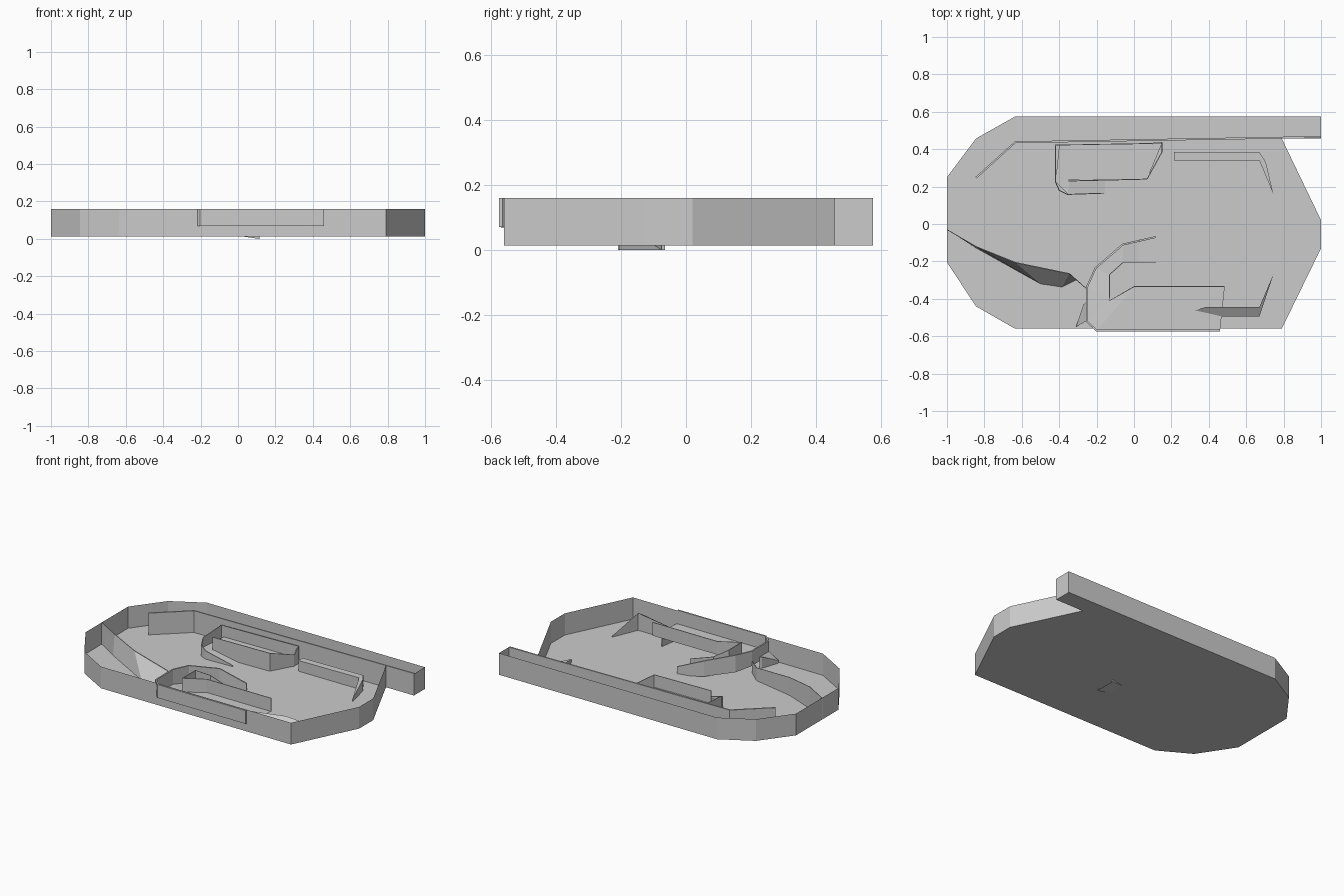
import bpy

if "Cube" in bpy.data.objects:
    bpy.data.objects.remove(bpy.data.objects["Cube"])

Z0, TOP = 0.013, 0.16


def make(name, verts, faces, thick=0):
    me = bpy.data.meshes.new(name)
    me.from_pydata(verts, [], faces)
    me.update()
    ob = bpy.data.objects.new(name, me)
    bpy.context.collection.objects.link(ob)
    if thick:
        m = ob.modifiers.new("thickness", 'SOLIDIFY')
        m.thickness = thick
        m.offset = 0
    return ob


def as_list(v, n):
    return list(v) if isinstance(v, (list, tuple)) else [v] * n


def wall(name, path, top=TOP, bottom=Z0, thick=0.01, closed=False):
    """Upright strip following a path, with heights per point."""
    n = len(path)
    t, b = as_list(top, n), as_list(bottom, n)
    verts = [(x, y, z) for (x, y), z in zip(path, b)] + \
            [(x, y, z) for (x, y), z in zip(path, t)]
    faces = [(i, (i + 1) % n, n + (i + 1) % n, n + i)
             for i in range(n if closed else n - 1)]
    return make(name, verts, faces, thick)


def strip(name, a, b):
    """Surface between two 3D rails."""
    n = len(a)
    return make(name, a + b, [(i, i + 1, n + i + 1, n + i) for i in range(n - 1)])


def prism(name, pts, top):
    n = len(pts)
    t = as_list(top, n)
    verts = [(x, y, Z0) for x, y in pts] + [(x, y, z) for (x, y), z in zip(pts, t)]
    faces = [(i, (i + 1) % n, n + (i + 1) % n, n + i) for i in range(n)]
    faces += [tuple(range(n, 2 * n)), tuple(reversed(range(n)))]
    return make(name, verts, faces)


# Tray floor and outer wall
outline = [(-1, -.205), (-.845, -.44), (-.635, -.56), (.79, -.56), (1, -.13),
           (1, .02), (.79, .457), (1, .457), (1, .575), (-.635, .575),
           (-.845, .457), (-1, .25)]
make("tray_floor", [(x, y, Z0) for x, y in outline], [tuple(range(len(outline)))])
wall("outer_wall", outline, thick=0, closed=True)

# Long side lane divider
wall("lane_divider", [(1, .465), (-.635, .437), (-.845, .247)])

# Upper channel: back, curved end, front wall, end plate and floor
wall("channel_outer_wall",
     [(.15, .435), (.07, .43), (-.42, .422), (-.42, .225), (-.40, .18), (-.355, .158), (-.155, .165)],
     top=[.13, .13, .125, .115, .09, .07, .02], thick=.005)
wall("channel_front_wall", [(-.35, .23), (.07, .24)], top=.135, thick=.005)
wall("channel_end_wall", [(.07, .24), (.15, .385), (.15, .435)], top=[.135, .09, .13], thick=.005)
strip("channel_floor",
      [(.15, .43, .05), (-.40, .42, .05), (-.42, .225, .05), (-.355, .16, .05), (-.155, .165, Z0)],
      [(.07, .24, .05), (-.35, .235, .05), (-.35, .23, .05), (-.345, .23, .05), (-.155, .23, Z0)])

# Corner guides at the wide end
prism("upper_guide", [(.215, .34), (.67, .34), (.745, .16), (.705, .33), (.67, .385), (.215, .385)],
      [.085, .09, .03, .09, .09, .085])
prism("lower_guide", [(.215, -.495), (.67, -.495), (.745, -.27), (.67, -.445), (.38, -.445)],
      [.03, .1, .02, .13, .09])

# Sloping bank at the narrow end
strip("sloped_bank",
      [(-1, -.03, TOP), (-.845, -.12, TOP), (-.635, -.205, .135), (-.345, -.265, .10), (-.255, -.345, .09)],
      [(-1, -.03, Z0), (-.845, -.128, Z0), (-.50, -.32, Z0), (-.385, -.337, Z0), (-.31, -.30, Z0)])
wall("bank_back", [(-1, -.03), (-.845, -.12), (-.635, -.205), (-.345, -.265), (-.255, -.345)],
     top=[TOP, TOP, .135, .10, .09], thick=.004)

# Curved ramp with two side walls
outer = [(.115, -.07), (-.06, -.11), (-.205, -.235), (-.253, -.34), (-.253, -.52), (-.20, -.57), (.46, -.57)]
inner = [(.115, -.207), (-.06, -.207), (-.13, -.27), (-.13, -.39), (-.13, -.41), (0, -.335), (.485, -.335)]
deck = [0, .025, .045, .06, .065, .07, .07]
tops = [.06, .13] + [TOP] * 5
strip("ramp_deck", [(x, y, z) for (x, y), z in zip(outer, deck)],
      [(x, y, z) for (x, y), z in zip(inner, deck)])
wall("ramp_outer_wall", outer, tops, deck, thick=.01)
wall("ramp_inner_wall", inner, [.06, .12] + [TOP] * 5, deck, thick=.005)
wall("ramp_end_drop", [(.385, -.56), (.415, -.335)], top=.07, thick=.004)

# Small wedge beside the ramp
prism("small_wedge", [(-.31, -.55), (-.257, -.52), (-.257, -.42), (-.27, -.43)], [.03, .09, .09, .09])
